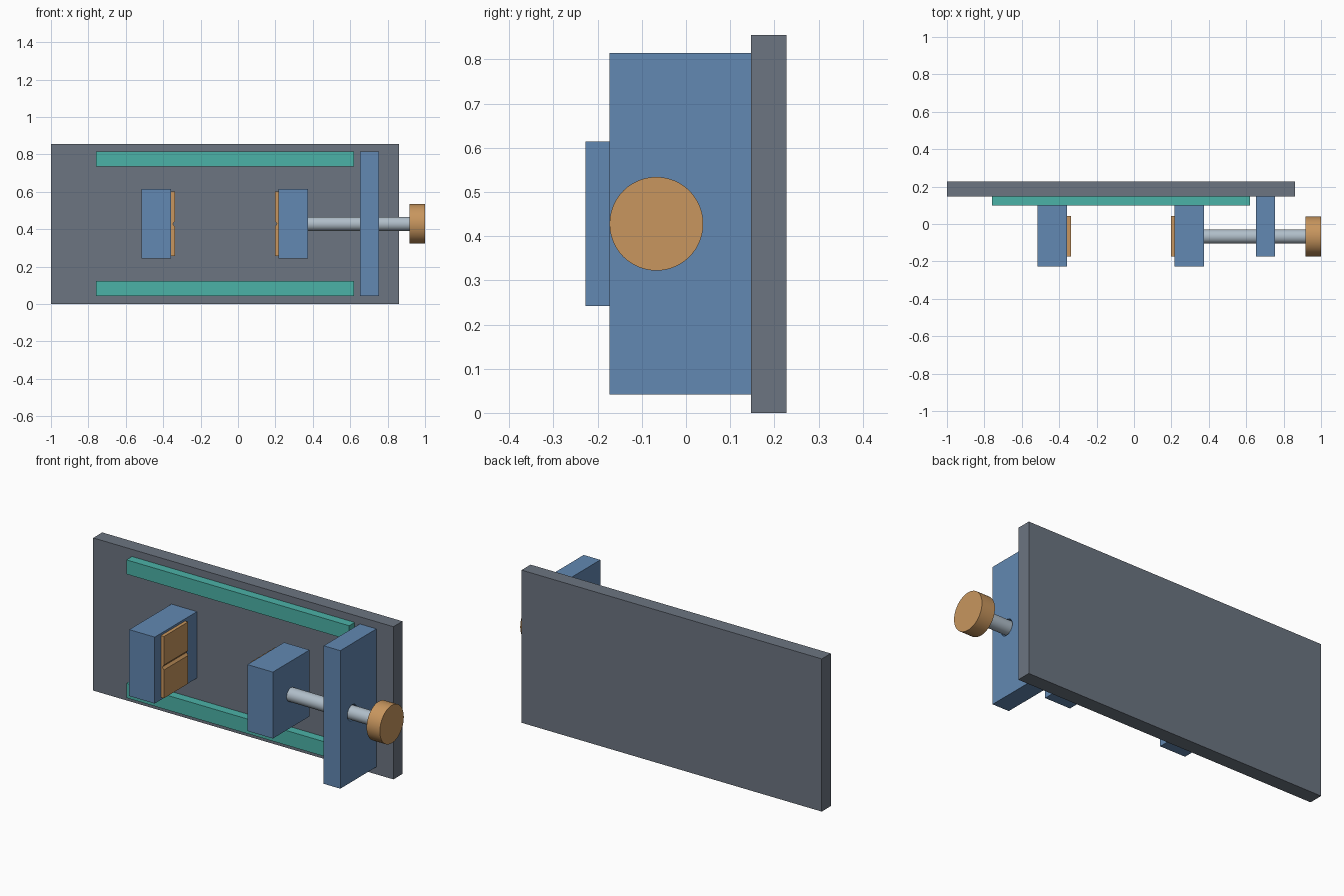
import bpy, bmesh, math

if "Cube" in bpy.data.objects:
    bpy.data.objects.remove(bpy.data.objects["Cube"])


def material(name, rgb):
    """Flat colour from 0-255 sRGB values, stored linear."""
    m = bpy.data.materials.new(name)
    lin = [((c / 255 + 0.055) / 1.055) ** 2.4 for c in rgb]
    m.diffuse_color = (*lin, 1)
    m.use_nodes = True
    m.node_tree.nodes["Principled BSDF"].inputs["Base Color"].default_value = m.diffuse_color
    return m


GREY = material("slate grey", (108, 117, 129))
BLUE = material("steel blue", (98, 136, 178))
TEAL = material("teal", (75, 178, 167))
ORANGE = material("tan orange", (200, 150, 94))
STEEL = material("light steel", (176, 190, 201))

SCREW_Y, SCREW_Z = -0.067, 0.428


def prism(name, profile, y0, y1, mat):
    """Extrude an x-z outline from y0 to y1."""
    bm = bmesh.new()
    face = bm.faces.new([bm.verts.new((x, y0, z)) for x, z in profile])
    ext = bmesh.ops.extrude_face_region(bm, geom=[face])
    moved = [v for v in ext["geom"] if isinstance(v, bmesh.types.BMVert)]
    bmesh.ops.translate(bm, verts=moved, vec=(0, y1 - y0, 0))
    bmesh.ops.recalc_face_normals(bm, faces=bm.faces)
    mesh = bpy.data.meshes.new(name)
    bm.to_mesh(mesh)
    bm.free()
    mesh.materials.append(mat)
    ob = bpy.data.objects.new(name, mesh)
    bpy.context.collection.objects.link(ob)
    return ob


def box(name, x0, x1, y0, y1, z0, z1, mat):
    return prism(name, [(x0, z0), (x1, z0), (x1, z1), (x0, z1)], y0, y1, mat)


def rod(name, x0, x1, radius, mat):
    """Smooth cylinder along x on the screw axis."""
    bpy.ops.mesh.primitive_cylinder_add(
        vertices=48, radius=radius, depth=x1 - x0,
        location=((x0 + x1) / 2, SCREW_Y, SCREW_Z), rotation=(0, math.pi / 2, 0))
    ob = bpy.context.object
    ob.name = name
    ob.data.materials.append(mat)
    bpy.ops.object.shade_smooth_by_angle(angle=math.radians(40))
    return ob


def grip_pad(name, back, front):
    """Jaw pad with a horizontal V groove across its gripping face."""
    z0, z1, half = 0.256, 0.602, 0.014
    valley = front + (back - front) * 0.55
    outline = [(back, z0), (front, z0), (front, SCREW_Z - half),
               (valley, SCREW_Z), (front, SCREW_Z + half), (front, z1), (back, z1)]
    return prism(name, outline, -0.173, 0.042, ORANGE)


# Back plate and the two guide rails
box("back_plate", -1.0, 0.86, 0.147, 0.227, 0.0, 0.855, GREY)
box("lower_rail", -0.76, 0.62, 0.098, 0.147, 0.042, 0.124, TEAL)
box("upper_rail", -0.76, 0.62, 0.098, 0.147, 0.735, 0.815, TEAL)

# Fixed jaw reaches the plate, sliding jaw stops level with the rails
box("fixed_jaw", -0.515, -0.357, -0.227, 0.147, 0.242, 0.614, BLUE)
box("sliding_jaw", 0.217, 0.375, -0.227, 0.098, 0.242, 0.614, BLUE)
grip_pad("fixed_jaw_pad", -0.357, -0.338)
grip_pad("sliding_jaw_pad", 0.217, 0.198)

# End bracket with a clearance hole for the screw
bracket = box("screw_bracket", 0.652, 0.755, -0.173, 0.147, 0.042, 0.815, BLUE)
cutter = rod("hole_cutter", 0.6, 0.8, 0.044, BLUE)
cutter.hide_render = True
cut = bracket.modifiers.new("screw_hole", "BOOLEAN")
cut.operation = "DIFFERENCE"
cut.object = cutter
cut.solver = "EXACT"
bpy.ops.object.select_all(action="DESELECT")
bracket.select_set(True)
bpy.context.view_layer.objects.active = bracket
bpy.ops.object.modifier_apply(modifier=cut.name)
bpy.data.objects.remove(cutter)
bpy.ops.object.shade_smooth_by_angle(angle=math.radians(40))

# Clamp screw and turning knob
rod("clamp_screw", 0.375, 0.918, 0.038, STEEL)
rod("turning_knob", 0.918, 1.0, 0.106, ORANGE)
